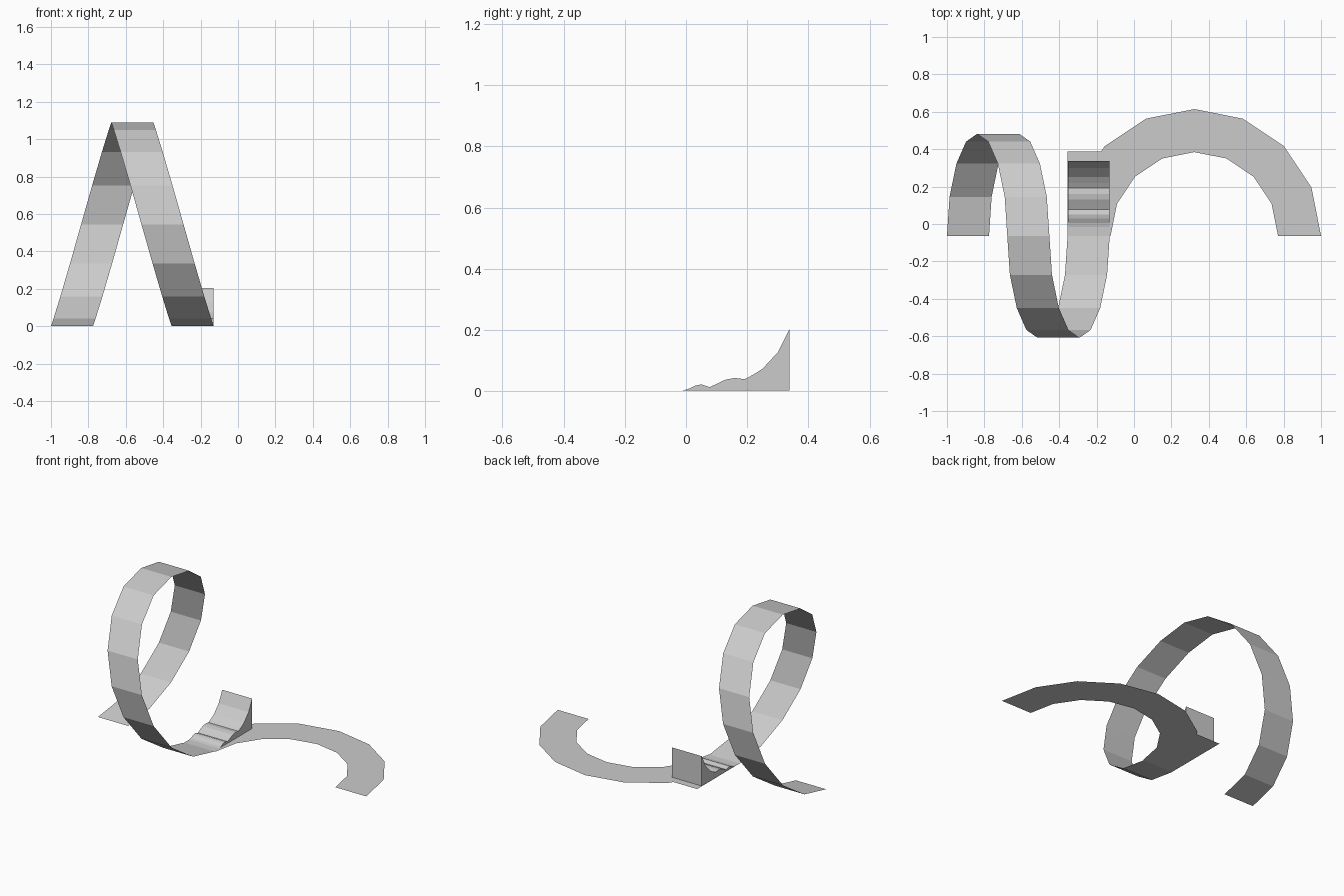
import bpy
from math import sin, cos, pi

if "Cube" in bpy.data.objects:
    bpy.data.objects.remove(bpy.data.objects["Cube"])

X0, W = -1.0, 0.225          # left edge of the track, track width
Y0, R = -0.063, 0.545        # start line, loop radius
SHIFT = 0.3225               # sideways drift per half loop


def add_mesh(name, verts, faces):
    mesh = bpy.data.meshes.new(name)
    mesh.from_pydata(verts, [], faces)
    mesh.update()
    obj = bpy.data.objects.new(name, mesh)
    bpy.context.collection.objects.link(obj)
    return obj


def ribbon(name, left, right):
    """Strip of quads between two edge paths of equal length."""
    n = len(left)
    faces = [(i, n + i, n + i + 1, i + 1) for i in range(n - 1)]
    return add_mesh(name, left + right, faces)


def prism(name, profile, x0, x1):
    """Closed solid from a (y, z) outline extruded along x."""
    n = len(profile)
    verts = [(x, y, z) for x in (x0, x1) for y, z in profile]
    faces = [(i, n + i, n + (i + 1) % n, (i + 1) % n) for i in range(n)]
    faces += [tuple(range(n)), tuple(reversed(range(n, 2 * n)))]
    return add_mesh(name, verts, faces)


# Loop: 16-sided circle drifting sideways with an ease in each half
def loop_x(k):
    half, t = divmod(k / 8, 1)
    return X0 + SHIFT * (half + t * t * (3 - 2 * t))


left = [(loop_x(k), Y0 + R * sin(k * pi / 8), R * (1 - cos(k * pi / 8)))
        for k in range(17)]
ribbon("loop_track", left, [(x + W, y, z) for x, y, z in left])

# Flat half-circle turn
cx = (X0 + 2 * SHIFT + 1.0) / 2
r_out = 1.0 - cx


def arc(r):
    return [(cx - r * cos(k * pi / 8), Y0 + r * sin(k * pi / 8), 0)
            for k in range(9)]


ribbon("turn_track", arc(r_out), arc(r_out - W - 0.005))

# Straight piece under the ramp
xr = X0 + 2 * SHIFT
ribbon("straight_track", [(xr, Y0, 0.001), (xr, 0.388, 0.001)],
       [(xr + W, Y0, 0.001), (xr + W, 0.388, 0.001)])

# Bumpy jump ramp
ramp_profile = [(-0.015, 0.002), (0.005, 0.006), (0.03, 0.018), (0.05, 0.022),
                (0.077, 0.013), (0.105, 0.026), (0.13, 0.038), (0.16, 0.043),
                (0.192, 0.039), (0.22, 0.054), (0.25, 0.073), (0.275, 0.1),
                (0.3, 0.127), (0.314, 0.155), (0.338, 0.203), (0.338, 0.002)]
prism("jump_ramp", ramp_profile, xr + 0.001, xr + W - 0.001)

# Consistent outward normals on the solid ramp
import bmesh
me = bpy.data.objects["jump_ramp"].data
bm = bmesh.new()
bm.from_mesh(me)
bmesh.ops.recalc_face_normals(bm, faces=bm.faces)
bm.to_mesh(me)
bm.free()
